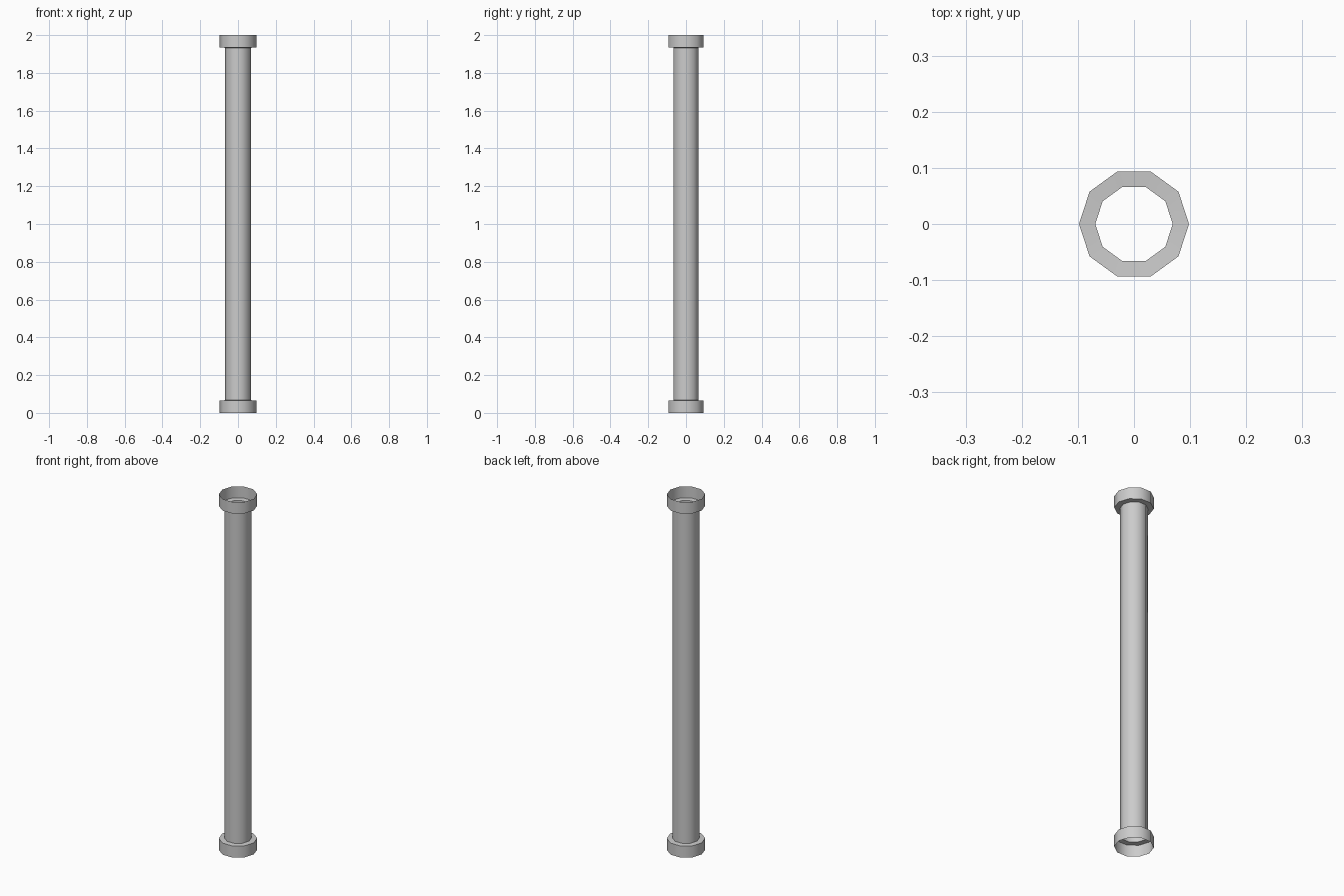
import bpy, bmesh
from math import cos, sin, tau, radians

if "Cube" in bpy.data.objects:
    bpy.data.objects.remove(bpy.data.objects["Cube"])

SIDES = 10
# Thin open pipe with a wider collar at each end: (radius, height)
half = [(0.098, 0.0), (0.098, 0.065), (0.069, 0.067)]
profile = half + [(r, 2.0 - z) for r, z in reversed(half)]

# Revolve the profile into a ten-sided open shell
bm = bmesh.new()
rings = [[bm.verts.new((r * cos(tau * i / SIDES), r * sin(tau * i / SIDES), z))
          for i in range(SIDES)] for r, z in profile]
for low, high in zip(rings, rings[1:]):
    for i in range(SIDES):
        j = (i + 1) % SIDES
        bm.faces.new((low[i], low[j], high[j], high[i]))

mesh = bpy.data.meshes.new("flanged_pipe")
bm.to_mesh(mesh)
bm.free()
pipe = bpy.data.objects.new("flanged_pipe", mesh)
bpy.context.collection.objects.link(pipe)

# Round walls stay smooth, collar steps stay crisp
bpy.context.view_layer.objects.active = pipe
pipe.select_set(True)
bpy.ops.object.shade_smooth_by_angle(angle=radians(45))
